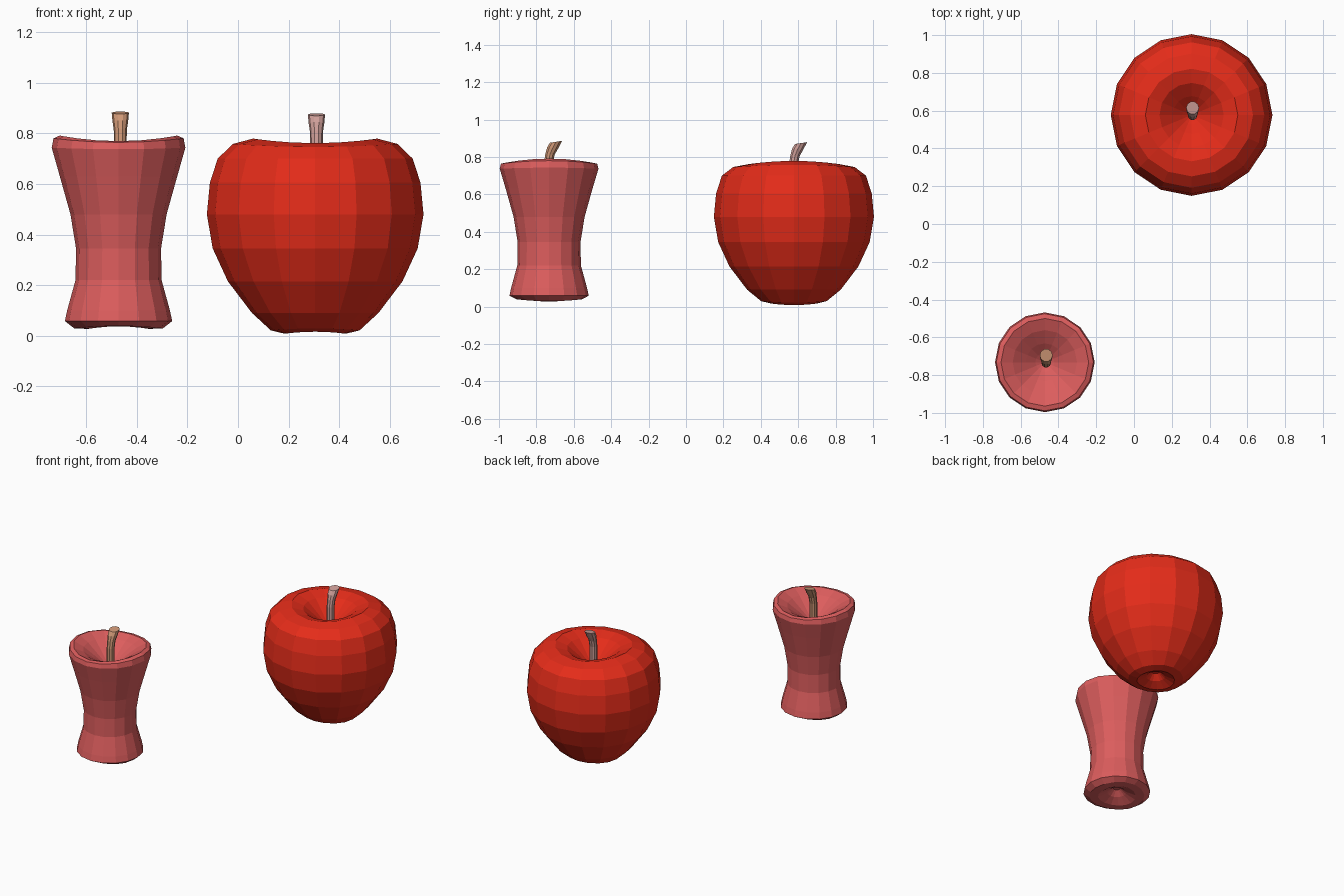
import bpy, bmesh
from math import sin, cos, pi

if "Cube" in bpy.data.objects:
    bpy.data.objects.remove(bpy.data.objects["Cube"])


def material(name, rgb):
    m = bpy.data.materials.new(name)
    m.diffuse_color = (*rgb, 1)
    m.use_nodes = True
    m.node_tree.nodes["Principled BSDF"].inputs["Base Color"].default_value = m.diffuse_color
    return m


def loft(name, rings, mat):
    """Skin a list of closed point rings and cap both ends."""
    bm = bmesh.new()
    loops = [[bm.verts.new(p) for p in ring] for ring in rings]
    n = len(loops[0])
    for a, b in zip(loops, loops[1:]):
        for i in range(n):
            j = (i + 1) % n
            bm.faces.new((a[i], a[j], b[j], b[i]))
    bm.faces.new(loops[0][::-1])
    bm.faces.new(loops[-1])
    bmesh.ops.recalc_face_normals(bm, faces=bm.faces)
    me = bpy.data.meshes.new(name)
    bm.to_mesh(me)
    bm.free()
    me.materials.append(mat)
    ob = bpy.data.objects.new(name, me)
    bpy.context.collection.objects.link(ob)
    return ob


def fruit(name, cx, cy, profile, mat, sides=16):
    """Revolve (radius, z, waviness) rows; waviness lifts the x sides of the rim."""
    rings = []
    for r, z, w in profile:
        rings.append([(cx + r * cos(2 * pi * i / sides),
                       cy + r * sin(2 * pi * i / sides),
                       z + w * cos(4 * pi * i / sides)) for i in range(sides)])
    return loft(name, rings, mat)


def stem(name, cx, cy, base_z, dz, mat, sides=10):
    """Short stalk that bends backwards and flares at the tip."""
    path = [(0, base_z, .025, 0), (0, .76 + dz, .025, 0), (.008, .805 + dz, .026, -.1),
            (.022, .838 + dz, .031, -.1), (.04, .871 + dz, .034, .15)]
    rings = []
    for dy, z, r, slope in path:
        rings.append([(cx + r * cos(2 * pi * i / sides),
                       cy + dy + r * sin(2 * pi * i / sides),
                       z + slope * r * sin(2 * pi * i / sides)) for i in range(sides)])
    return loft(name, rings, mat)


# whole apple, from bottom dimple over the outside into the top dimple
fruit("apple_body", .305, .577, [
    (.025, .075, 0), (.06, .04, 0), (.12, .012, -.004), (.175, .025, -.004),
    (.25, .09, 0), (.345, .215, 0), (.405, .345, 0), (.428, .48, 0),
    (.416, .605, 0), (.385, .70, 0), (.325, .752, .006), (.245, .77, .009),
    (.17, .745, .005), (.10, .69, 0), (.05, .645, 0), (.02, .62, 0)],
    material("apple_red", (.78, .025, .01)))
stem("apple_stem", .31, .575, .60, .003, material("apple_stem_brown", (.63, .35, .32)))

# eaten core with narrow waist
fruit("core_body", -.472, -.732, [
    (.022, .09, 0), (.06, .06, 0), (.12, .032, -.005), (.175, .034, -.005),
    (.212, .058, 0), (.203, .10, 0), (.17, .22, 0), (.168, .345, 0),
    (.19, .48, 0), (.232, .63, 0), (.264, .74, .003), (.257, .772, .008),
    (.232, .78, .011), (.17, .75, .006), (.10, .70, 0), (.05, .66, 0), (.02, .64, 0)],
    material("core_pink", (.72, .11, .11)))
stem("core_stem", -.465, -.735, .62, .01, material("core_stem_tan", (.62, .31, .18)))
